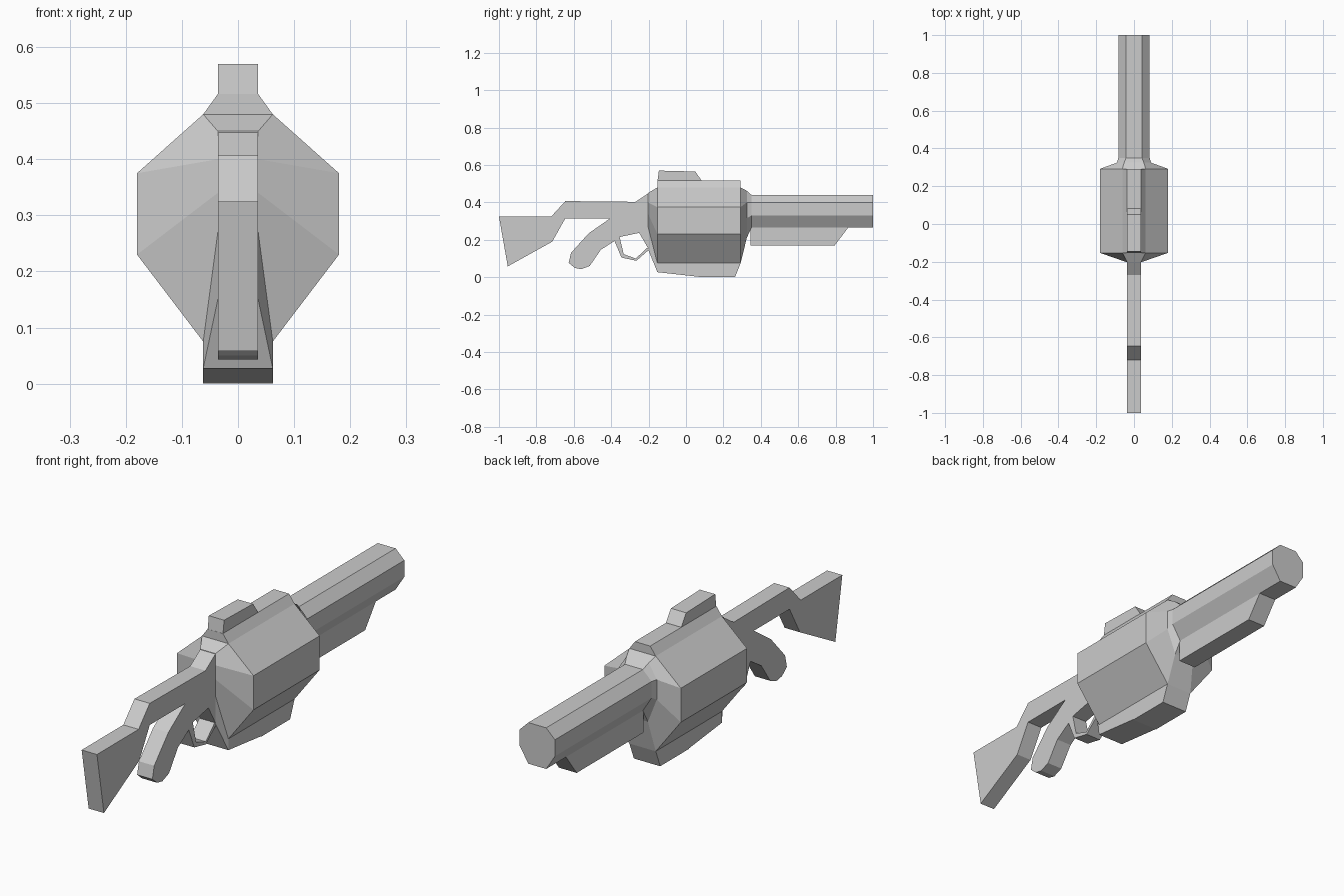
import bpy, bmesh

if "Cube" in bpy.data.objects:
    bpy.data.objects.remove(bpy.data.objects["Cube"])


def finish(name, bm):
    bmesh.ops.recalc_face_normals(bm, faces=bm.faces)
    me = bpy.data.meshes.new(name)
    bm.to_mesh(me)
    bm.free()
    ob = bpy.data.objects.new(name, me)
    bpy.context.collection.objects.link(ob)
    return ob


def plate(name, profile, half_width):
    """Side profile of (y, z) points extruded across x."""
    bm = bmesh.new()
    face = bm.faces.new([bm.verts.new((-half_width, y, z)) for y, z in profile])
    new = bmesh.ops.extrude_face_region(bm, geom=[face])["geom"]
    bmesh.ops.translate(bm, vec=(2 * half_width, 0, 0),
                        verts=[v for v in new if isinstance(v, bmesh.types.BMVert)])
    return finish(name, bm)


def loft(name, sections):
    """Sections of (y, right-hand half outline of (x, z) points), mirrored in x."""
    bm = bmesh.new()
    rings = []
    for y, half in sections:
        outline = half + [(-x, z) for x, z in reversed(half)]
        rings.append([bm.verts.new((x, y, z)) for x, z in outline])
    n = len(rings[0])
    for a, b in zip(rings, rings[1:]):
        for i in range(n):
            j = (i + 1) % n
            bm.faces.new((a[i], a[j], b[j], b[i]))
    bm.faces.new(rings[0])
    bm.faces.new(rings[-1])
    return finish(name, bm)


# Stock, receiver and pistol grip share one flat profile
plate("stock_and_grip", [
    (-1, .325), (-.72, .325), (-.645, .407), (-.27, .403), (-.2, .45),
    (-.2, .15), (-.25, .237), (-.355, .215), (-.38, .195), (-.455, .147),
    (-.515, .06), (-.56, .043), (-.595, .05), (-.627, .077), (-.615, .13),
    (-.52, .235), (-.405, .315), (-.645, .315), (-.715, .19), (-.953, .058)], .036)

# Trigger guard loop
plate("trigger_guard", [
    (-.385, .2), (-.345, .105), (-.265, .088), (-.2, .145),
    (-.208, .158), (-.268, .1), (-.333, .123), (-.355, .215)], .036)

# Wide drum body
drum = [(.062, .48), (.18, .375), (.18, .23), (.062, .075)]
drum_full = [(.036, .516)] + drum
loft("drum", [(-.153, drum_full), (.292, drum_full)])

# Rear taper from the drum down to the thin receiver
loft("rear_taper", [
    (-.203, [(.036, .45), (.036, .4), (.036, .34), (.036, .27), (.036, .15)]),
    (-.153, drum + [(.062, .027)])])

# Front taper from the drum into the barrel
barrel = [(.042, .44), (.083, .4), (.083, .33), (.042, .265)]
loft("front_taper", [
    (.292, drum),
    (.325, [(.052, .462), (.09, .4), (.09, .315), (.048, .21)]),
    (.35, barrel)])

# Eight-sided barrel and the fore grip below it
loft("barrel", [(.34, barrel), (1, barrel)])
plate("fore_grip", [(.345, .3), (.345, .17), (.795, .17), (.867, .265), (.867, .3)], .042)

# Underside magazine housing and top sight block
plate("lower_housing", [
    (-.153, .12), (-.153, .027), (.07, .002), (.07, 0), (.262, 0), (.292, .075), (.292, .12)], .062)
plate("top_sight", [
    (-.153, .51), (-.145, .57), (.05, .565), (.083, .517), (.083, .51)], .036)
